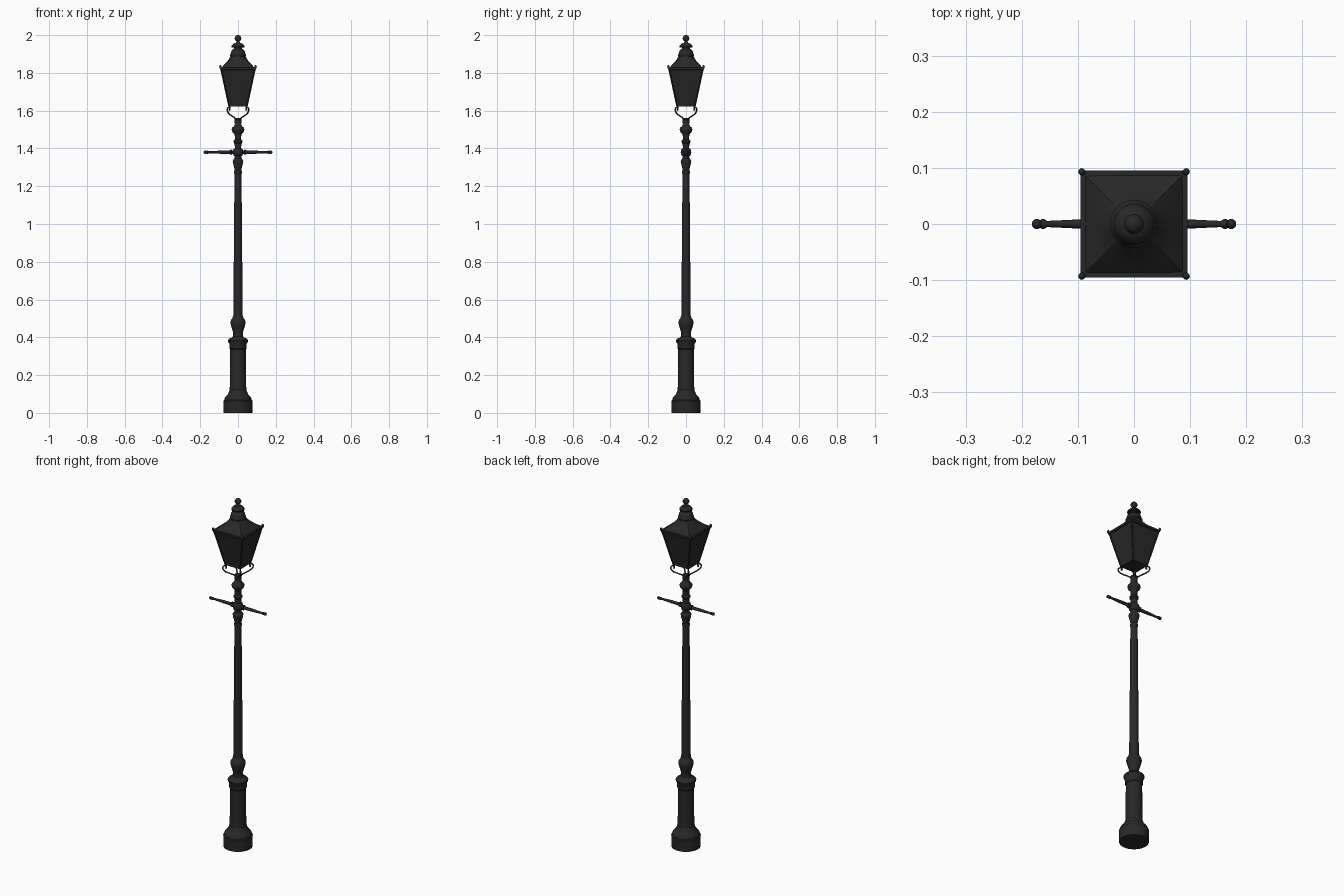
import bpy, bmesh, math
from mathutils import Vector

if "Cube" in bpy.data.objects:
    bpy.data.objects.remove(bpy.data.objects["Cube"])

iron = bpy.data.materials.new("black_iron")
iron.diffuse_color = (0.021, 0.021, 0.021, 1)
iron.use_nodes = True
iron.node_tree.nodes["Principled BSDF"].inputs["Base Color"].default_value = iron.diffuse_color


def finish(bm, name, angle=35):
    bmesh.ops.recalc_face_normals(bm, faces=bm.faces)
    me = bpy.data.meshes.new(name)
    bm.to_mesh(me)
    bm.free()
    me.materials.append(iron)
    ob = bpy.data.objects.new(name, me)
    bpy.context.collection.objects.link(ob)
    bpy.ops.object.select_all(action='DESELECT')
    ob.select_set(True)
    bpy.context.view_layer.objects.active = ob
    bpy.ops.object.shade_smooth_by_angle(angle=math.radians(angle))
    return ob


def loft(bm, rings):
    """Skin a list of closed rings of points and cap both ends."""
    vs = [[bm.verts.new(p) for p in r] for r in rings]
    n = len(vs[0])
    for a, b in zip(vs, vs[1:]):
        for i in range(n):
            j = (i + 1) % n
            bm.faces.new((a[i], a[j], b[j], b[i]))
    bm.faces.new(vs[0][::-1])
    bm.faces.new(vs[-1])


def circle(r, z, n=40):
    return [Vector((r * math.cos(2 * math.pi * i / n), r * math.sin(2 * math.pi * i / n), z)) for i in range(n)]


def lathe(name, profile, n=40, along_x=0):
    bm = bmesh.new()
    rings = [circle(r, z, n) for r, z in profile]
    if along_x:
        rings = [[Vector((p.z * along_x, p.x, p.y + 1.38)) for p in r] for r in rings]
    loft(bm, rings)
    return finish(bm, name)


def arc(r, zc, rc=0.0, a0=-90, a1=90, k=8, h=None):
    """Profile points of a rounded bulge."""
    h = h or r
    out = []
    for i in range(k + 1):
        a = math.radians(a0 + (a1 - a0) * i / k)
        out.append((max(rc + r * math.cos(a), 0.0005), zc + h * math.sin(a)))
    return out


def tube(name, pts, r):
    cu = bpy.data.curves.new(name, 'CURVE')
    cu.dimensions = '3D'
    cu.bevel_depth = r
    cu.bevel_resolution = 2
    cu.use_fill_caps = True
    s = cu.splines.new('NURBS' if len(pts) > 2 else 'POLY')
    s.points.add(len(pts) - 1)
    for p, c in zip(s.points, pts):
        p.co = (*c, 1)
    s.use_endpoint_u = True
    s.order_u = min(4, len(pts))
    s.resolution_u = 6
    cu.materials.append(iron)
    ob = bpy.data.objects.new(name, cu)
    bpy.context.collection.objects.link(ob)
    return ob


# Pedestal
lathe("pedestal", [(0.076, 0), (0.077, 0.064), (0.072, 0.068), (0.071, 0.078), (0.066, 0.086),
                   (0.056, 0.095), (0.05, 0.105), (0.048, 0.115), (0.044, 0.12), (0.0425, 0.2),
                   (0.042, 0.335), (0.046, 0.34), (0.046, 0.366), (0.053, 0.377), (0.054, 0.384),
                   (0.048, 0.392), (0.035, 0.398), (0.028, 0.405)])
# Vase-shaped collar above the pedestal
lathe("lower_collar", [(0.028, 0.40), (0.025, 0.412), (0.027, 0.43), (0.034, 0.452), (0.039, 0.47),
                       (0.04, 0.48), (0.037, 0.492), (0.03, 0.5), (0.027, 0.512), (0.025, 0.515)])
# Tapered shaft
lathe("shaft", [(0.025, 0.5), (0.0185, 1.275)])
# Turned upper neck
lathe("upper_neck", [(0.018, 1.265), (0.021, 1.27), (0.021, 1.278), (0.018, 1.283), (0.02, 1.298),
                     (0.026, 1.32), (0.028, 1.333), (0.024, 1.342), (0.018, 1.347)]
      + arc(0.011, 1.38, 0.017, h=0.02)
      + [(0.017, 1.41), (0.018, 1.425), (0.024, 1.432), (0.024, 1.44), (0.017, 1.447), (0.017, 1.465),
         (0.02, 1.477), (0.03, 1.488), (0.034, 1.499), (0.032, 1.508), (0.022, 1.518),
         (0.017, 1.528), (0.018, 1.55), (0.02, 1.553), (0.018, 1.562)])

# Ladder rest arms
for s, side in ((-1, "left"), (1, "right")):
    lathe("ladder_arm_" + side, [(0.01, 0.01), (0.01, 0.032), (0.014, 0.034), (0.014, 0.039), (0.009, 0.042),
                                 (0.0085, 0.09), (0.0055, 0.155), (0.0085, 0.16), (0.0085, 0.165),
                                 (0.006, 0.168)] + arc(0.009, 0.173, a0=-50), 16, s)

# Scrolled lantern brackets, corner bars and corner tips
for sx in (-1, 1):
    for sy in (-1, 1):
        tag = ("left" if sx < 0 else "right") + ("_front" if sy < 0 else "_back")
        path = [(0.008, 1.553), (0.018, 1.563), (0.034, 1.573), (0.054, 1.587), (0.060, 1.612),
                (0.046, 1.622), (0.040, 1.608), (0.048, 1.602)]
        tube("bracket_" + tag, [(sx * d, sy * d, z) for d, z in path], 0.0038)
        tube("corner_bar_" + tag, [(sx * 0.047, sy * 0.047, 1.622), (sx * 0.091, sy * 0.091, 1.826)], 0.004)
        tube("foot_" + tag, [(sx * 0.044, sy * 0.044, 1.602), (sx * 0.044, sy * 0.044, 1.626)], 0.004)
        bm = bmesh.new()
        bmesh.ops.create_uvsphere(bm, u_segments=12, v_segments=8, radius=0.0065)
        bmesh.ops.scale(bm, vec=(1, 1, 1.6), verts=bm.verts)
        bmesh.ops.translate(bm, vec=(sx * 0.093, sy * 0.093, 1.832), verts=bm.verts)
        finish(bm, "corner_tip_" + tag)


def square(h, z):
    return [Vector((x * h, y * h, z)) for x, y in ((-1, -1), (1, -1), (1, 1), (-1, 1))]


# Lantern body with recessed panes
bm = bmesh.new()
loft(bm, [square(0.049, 1.622), square(0.092, 1.822)])
bm.normal_update()
panes = [f for f in bm.faces if abs(f.normal.z) < 0.7]
bmesh.ops.inset_individual(bm, faces=panes, thickness=0.007, depth=-0.003)
finish(bm, "lantern_body", 20)

# Rim around the eaves
bm = bmesh.new()
loft(bm, [square(0.089, 1.815), square(0.094, 1.818), square(0.095, 1.828), square(0.088, 1.829)])
finish(bm, "eaves_rim", 20)

# Roof: square at the eaves blending into a round throat
bm = bmesh.new()
rings = []
for h, z, t in ((0.091, 1.824, 0), (0.078, 1.838, 0.05), (0.064, 1.852, 0.2), (0.051, 1.868, 0.55), (0.039, 1.888, 1)):
    ring = []
    for p in circle(1, 0):
        q = p / max(abs(p.x), abs(p.y))
        q = q.lerp(p, t) * h
        ring.append((q.x, q.y, z))
    rings.append(ring)
loft(bm, rings)
finish(bm, "lantern_roof", 25)

# Vented cap and ball finial
lathe("roof_cap", [(0.039, 1.884), (0.043, 1.888), (0.043, 1.895), (0.039, 1.9), (0.037, 1.912), (0.031, 1.922),
                   (0.022, 1.927), (0.022, 1.934), (0.034, 1.935), (0.035, 1.941), (0.03, 1.948),
                   (0.023, 1.955), (0.012, 1.959), (0.008, 1.966)] + arc(0.0175, 1.9825, a0=-60))
